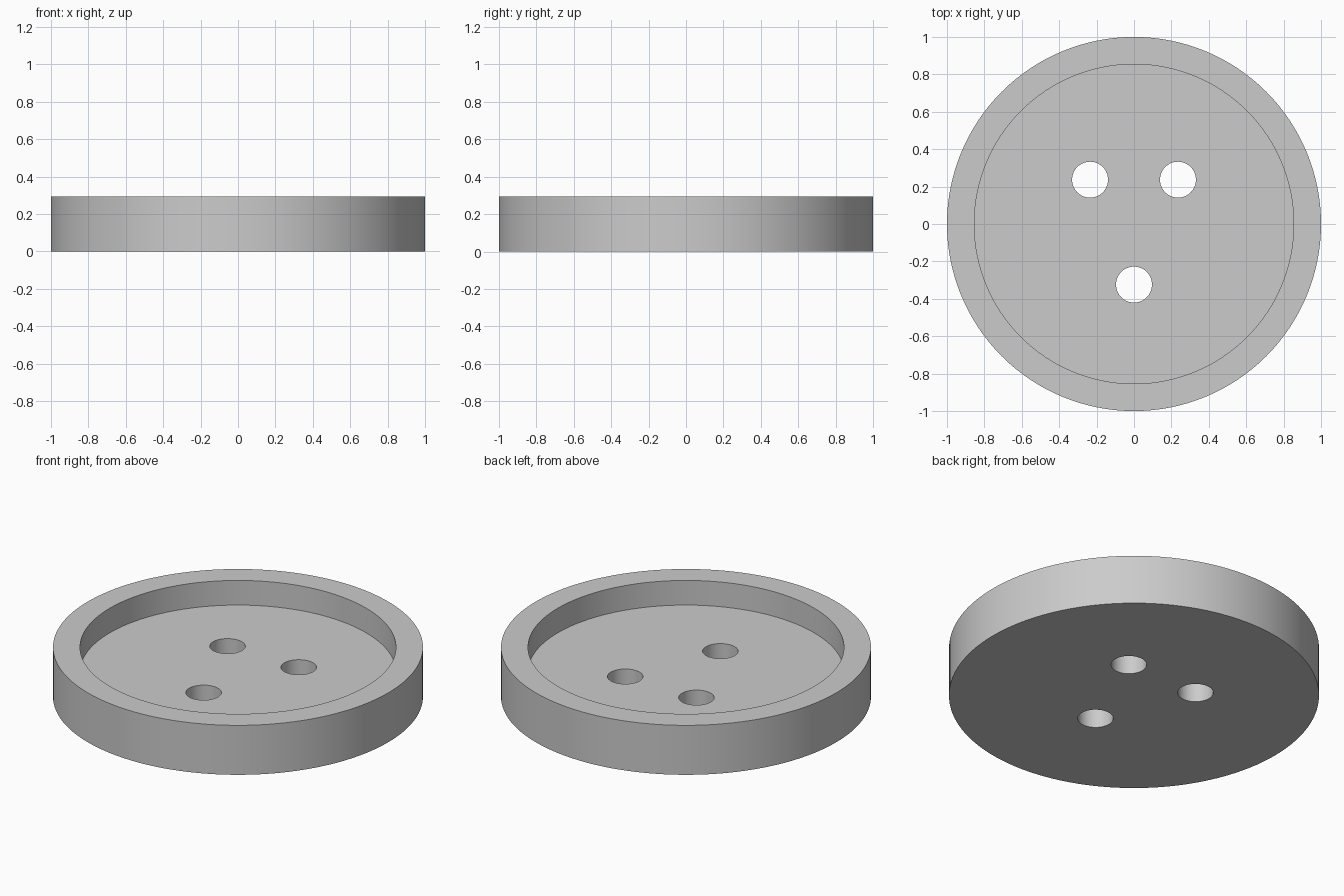
import bpy
import math

cube = bpy.data.objects.get("Cube")
if cube:
    bpy.data.objects.remove(cube, do_unlink=True)

HEIGHT, FLOOR = 0.295, 0.148
RIM_RADIUS, RECESS_RADIUS, HOLE_RADIUS = 1.0, 0.854, 0.096

grey = bpy.data.materials.new("plain grey")
grey.use_nodes = True
grey.diffuse_color = (0.6, 0.6, 0.6, 1)
grey.node_tree.nodes["Principled BSDF"].inputs["Base Color"].default_value = (0.6, 0.6, 0.6, 1)


def cylinder(name, radius, bottom, top, x=0, y=0, sides=128):
    bpy.ops.mesh.primitive_cylinder_add(
        vertices=sides, radius=radius, depth=top - bottom,
        location=(x, y, (bottom + top) / 2))
    obj = bpy.context.object
    obj.name = name
    obj.data.materials.append(grey)
    return obj


# Round button body
body = cylinder("button_body", RIM_RADIUS, 0, HEIGHT)

# Recess and three thread holes
cutters = [cylinder("recess_cutter", RECESS_RADIUS, FLOOR, HEIGHT + 0.2)]
for name, x, y in (("left_hole_cutter", 0.235, 0.237),
                   ("right_hole_cutter", -0.235, 0.237),
                   ("front_hole_cutter", 0, -0.324)):
    cutters.append(cylinder(name, HOLE_RADIUS, -0.1, FLOOR + 0.1, x, y, 64))

bpy.ops.object.select_all(action="DESELECT")
body.select_set(True)
bpy.context.view_layer.objects.active = body
for cutter in cutters:
    cut = body.modifiers.new(cutter.name, "BOOLEAN")
    cut.operation = "DIFFERENCE"
    cut.solver = "EXACT"
    cut.object = cutter
    bpy.ops.object.modifier_apply(modifier=cut.name)
    bpy.data.objects.remove(cutter, do_unlink=True)

bpy.ops.object.shade_smooth_by_angle(angle=math.radians(30))
